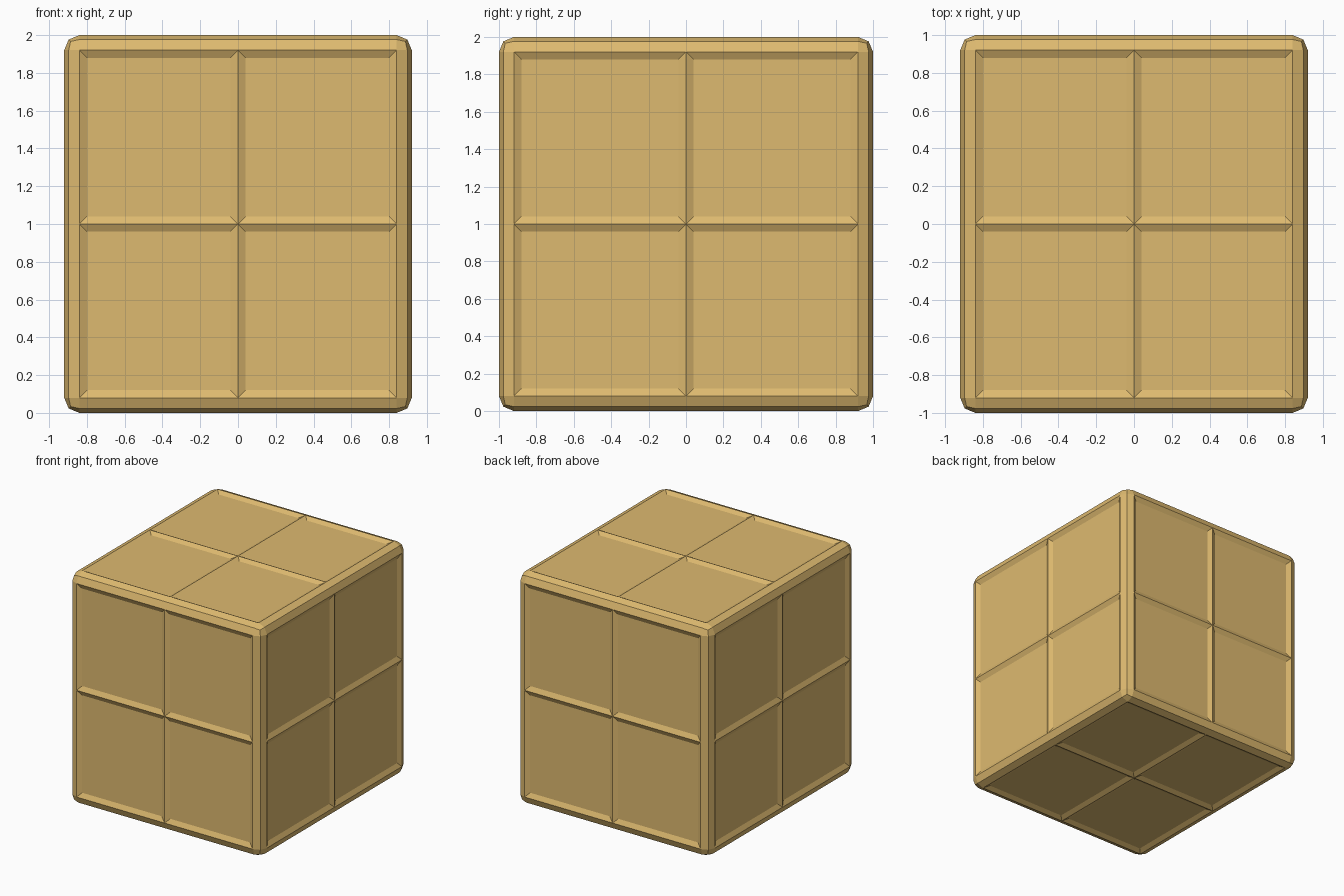
import bpy, bmesh
from mathutils import Vector

if "Cube" in bpy.data.objects:
    bpy.data.objects.remove(bpy.data.objects["Cube"])

SIZE = Vector((1.84, 2.0, 2.0))
BEVEL, RIM, DEPTH = 0.08, 0.04, 0.02

bm = bmesh.new()

# Block with rounded edges
bmesh.ops.create_cube(bm, size=1.0)
bmesh.ops.scale(bm, vec=SIZE, verts=bm.verts)
bmesh.ops.bevel(bm, geom=bm.edges[:], offset=BEVEL, offset_type='OFFSET',
                segments=2, profile=0.5, affect='EDGES', clamp_overlap=True)

# Quarter every side
for axis in ((1, 0, 0), (0, 1, 0), (0, 0, 1)):
    bmesh.ops.bisect_plane(bm, geom=bm.verts[:] + bm.edges[:] + bm.faces[:],
                           plane_co=(0, 0, 0), plane_no=axis)

# Sunken panels with sloping rims
bm.normal_update()
panels = [f for f in bm.faces if f.calc_area() > 0.4]
bmesh.ops.inset_individual(bm, faces=panels, thickness=RIM, depth=-DEPTH,
                           use_even_offset=True)
bmesh.ops.translate(bm, vec=(0, 0, SIZE.z / 2), verts=bm.verts)

mesh = bpy.data.meshes.new("panelled_block")
bm.to_mesh(mesh)
bm.free()
block = bpy.data.objects.new("panelled_block", mesh)
bpy.context.collection.objects.link(block)

# Tan wood colour
mat = bpy.data.materials.new("tan_wood")
mat.diffuse_color = (0.73, 0.49, 0.16, 1.0)
mat.use_nodes = True
mat.node_tree.nodes["Principled BSDF"].inputs["Base Color"].default_value = mat.diffuse_color
mesh.materials.append(mat)
